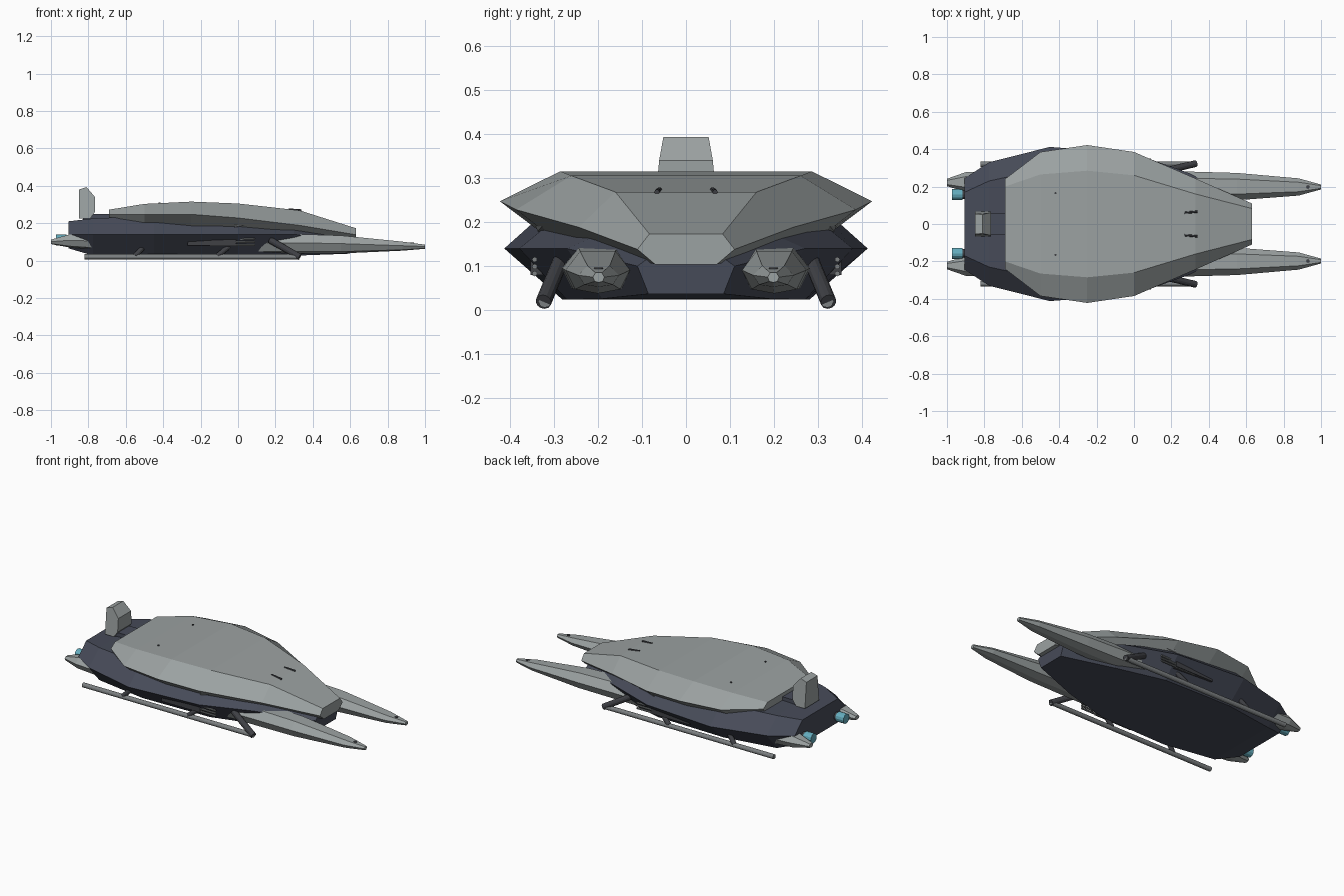
import bpy, bmesh, math
from mathutils import Vector


def material(name, rgb):
    m = bpy.data.materials.new(name)
    m.diffuse_color = (*rgb, 1)
    return m


PLATE = material("light_grey_plate", (0.33, 0.36, 0.36))
HULL = material("blue_grey_hull", (0.062, 0.07, 0.098))
METAL = material("mid_grey_metal", (0.2, 0.215, 0.22))
DARK = material("dark_metal", (0.05, 0.052, 0.06))
GLOW = material("cyan_glow", (0.13, 0.42, 0.52))


def add_object(name, bm, mat):
    bmesh.ops.recalc_face_normals(bm, faces=bm.faces)
    me = bpy.data.meshes.new(name)
    bm.to_mesh(me)
    bm.free()
    me.materials.append(mat)
    ob = bpy.data.objects.new(name, me)
    bpy.context.collection.objects.link(ob)
    return ob


def loft(name, rings, mat):
    """Skin a list of equal-length point rings and cap both ends."""
    bm = bmesh.new()
    vs = [[bm.verts.new(p) for p in r] for r in rings]
    n = len(vs[0])
    for a, b in zip(vs, vs[1:]):
        for i in range(n):
            bm.faces.new((a[i], a[(i + 1) % n], b[(i + 1) % n], b[i]))
    bm.faces.new(vs[0])
    bm.faces.new(vs[-1])
    return add_object(name, bm, mat)


def hex_ring(x, yt, zt, ym, zm, yb, zb):
    return [(x, -yt, zt), (x, yt, zt), (x, ym, zm), (x, yb, zb), (x, -yb, zb), (x, -ym, zm)]


def rod(name, a, b, r, mat, r2=None, sides=12):
    a, b = Vector(a), Vector(b)
    d = b - a
    bm = bmesh.new()
    bmesh.ops.create_cone(bm, cap_ends=True, segments=sides, radius1=r,
                          radius2=r if r2 is None else r2, depth=d.length)
    bmesh.ops.rotate(bm, verts=bm.verts, matrix=d.to_track_quat('Z', 'Y').to_matrix())
    bmesh.ops.translate(bm, verts=bm.verts, vec=(a + b) / 2)
    return add_object(name, bm, mat)


def box(name, c, s, mat):
    bm = bmesh.new()
    bmesh.ops.create_cube(bm, size=1)
    bmesh.ops.scale(bm, verts=bm.verts, vec=s)
    bmesh.ops.translate(bm, verts=bm.verts, vec=c)
    return add_object(name, bm, mat)


# Lower hull: x, top half-width/z, waist half-width/z, bottom half-width/z
loft("lower_hull", [hex_ring(*r) for r in [
    (-0.905, 0.17, 0.21, 0.245, 0.14, 0.17, 0.065),
    (-0.775, 0.23, 0.225, 0.33, 0.14, 0.23, 0.027),
    (-0.45, 0.30, 0.24, 0.412, 0.14, 0.28, 0.024),
    (0.0, 0.28, 0.22, 0.378, 0.14, 0.27, 0.024),
    (0.30, 0.18, 0.18, 0.27, 0.14, 0.19, 0.026),
    (0.60, 0.09, 0.115, 0.11, 0.10, 0.085, 0.037)]], HULL)

# Upper armour shell
loft("upper_shell", [hex_ring(*r) for r in [
    (-0.69, 0.20, 0.272, 0.24, 0.245, 0.22, 0.215),
    (-0.50, 0.265, 0.303, 0.385, 0.245, 0.32, 0.195),
    (-0.25, 0.285, 0.315, 0.422, 0.247, 0.34, 0.185),
    (0.0, 0.26, 0.305, 0.385, 0.228, 0.31, 0.17),
    (0.33, 0.16, 0.268, 0.243, 0.188, 0.18, 0.14),
    (0.63, 0.083, 0.173, 0.11, 0.138, 0.07, 0.104)]], PLATE)

# Sensor tower on the rear deck
prof = [(-0.85, 0.225), (-0.85, 0.38), (-0.81, 0.393), (-0.765, 0.34), (-0.765, 0.26), (-0.79, 0.225)]
loft("sensor_tower", [[(x, s * (0.068 - max(0, z - 0.30) * 0.18), z) for x, z in prof]
                      for s in (-1, 1)], PLATE)
box("tower_base", (-0.755, 0, 0.235), (0.15, 0.11, 0.03), HULL)

# Pontoon cross-section as fractions of half-width and half-height
SECT = [(-0.55, 1), (0.55, 1), (1, 0.1), (0.7, -0.8), (0, -1), (-0.7, -0.8), (-1, 0.1)]
STATIONS = [(-1.0, 0.222, 0.02, 0.10, 0.012), (-0.90, 0.225, 0.052, 0.105, 0.035),
            (-0.5, 0.21, 0.078, 0.09, 0.05), (0.3, 0.2, 0.08, 0.09, 0.052),
            (0.55, 0.2, 0.073, 0.086, 0.048), (0.88, 0.198, 0.046, 0.077, 0.024),
            (1.0, 0.198, 0.013, 0.074, 0.011)]

for side, s in (("left", 1), ("right", -1)):
    loft(side + "_pontoon", [[(x, s * (y + w * u), z + h * v) for u, v in SECT]
                             for x, y, w, z, h in STATIONS], PLATE)
    rod(side + "_tip_lamp", (0.93, s * 0.198, 0.085), (0.93, s * 0.198, 0.097), 0.01, DARK)

    # Rear thrusters
    rod(side + "_thruster_collar", (-0.925, s * 0.157, 0.11), (-0.88, s * 0.157, 0.11), 0.024, DARK)
    rod(side + "_thruster_glow", (-0.972, s * 0.157, 0.11), (-0.918, s * 0.157, 0.11), 0.029, GLOW)

    # Landing skid with its struts
    rod(side + "_skid_rail", (-0.82, s * 0.32, 0.02), (0.33, s * 0.32, 0.02), 0.014, METAL)
    rod(side + "_front_strut", (0.33, s * 0.323, 0.019), (0.17, s * 0.285, 0.11), 0.018, DARK)
    rod(side + "_middle_strut", (-0.11, s * 0.32, 0.025), (-0.03, s * 0.30, 0.09), 0.014, DARK)
    rod(side + "_rear_strut", (-0.55, s * 0.32, 0.025), (-0.49, s * 0.30, 0.09), 0.014, DARK)

    # Side guns: three stacked barrels and a slim housing
    box(side + "_gun_housing", (-0.14, s * 0.338, 0.1), (0.26, 0.03, 0.04), DARK)
    for i in range(3):
        rod(f"{side}_barrel_{i}", (-0.15, s * 0.343, 0.083 + i * 0.016),
            (0.09, s * 0.343, 0.083 + i * 0.016), 0.006, METAL, sides=8)

    # Small running lamp under the shell edge
    rod(side + "_running_lamp", (-0.02, s * 0.325, 0.19), (0.045, s * 0.32, 0.197), 0.016, METAL, 0.007, 8)

    # Shell top details
    rod(side + "_top_probe", (0.27, s * 0.06, 0.273), (0.34, s * 0.066, 0.268), 0.006, DARK, sides=8)
    rod(side + "_top_stud", (-0.42, s * 0.165, 0.302), (-0.42, s * 0.165, 0.311), 0.006, DARK, sides=8)
